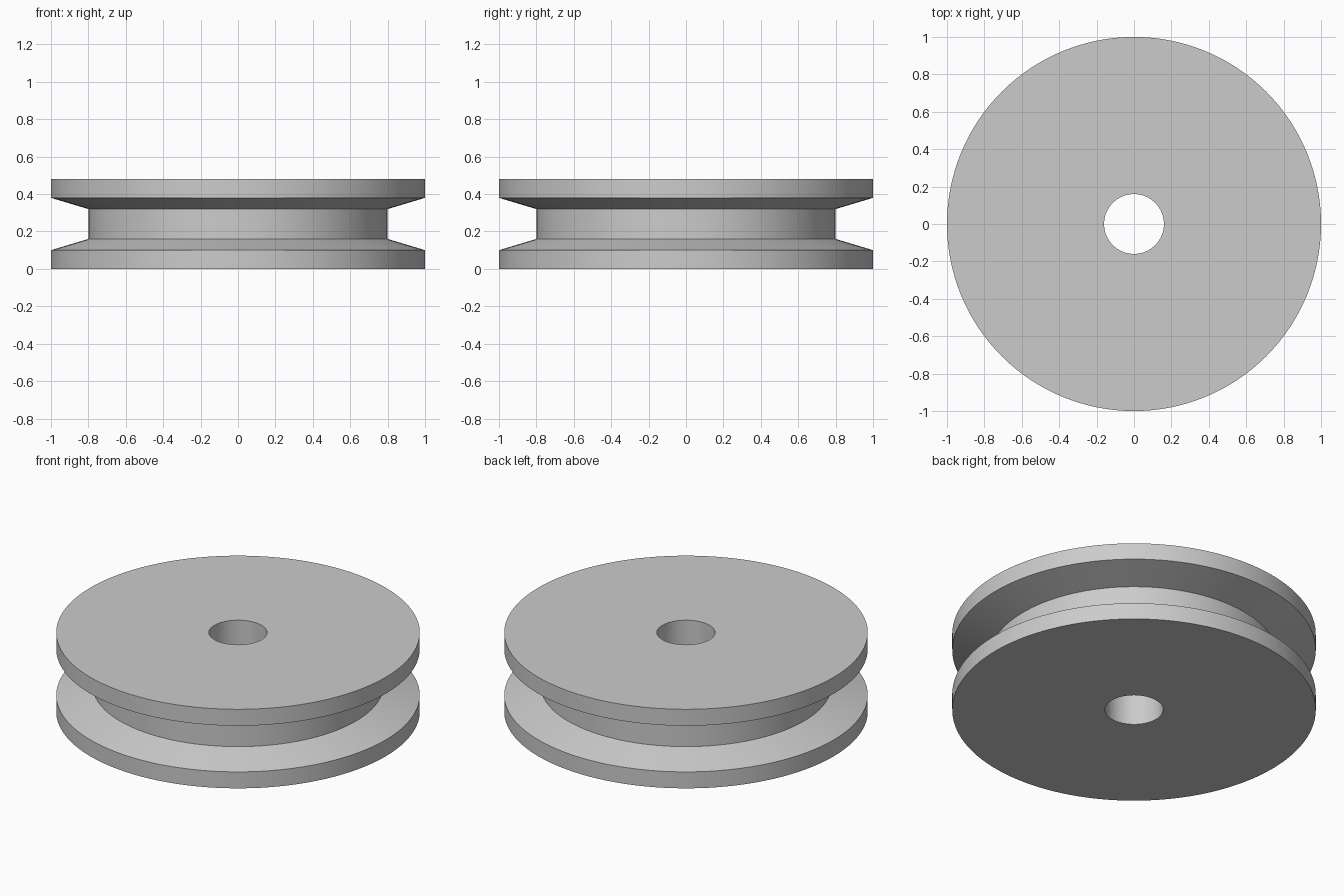
import bpy
import bmesh
from math import cos, sin, tau, radians

cube = bpy.data.objects.get("Cube")
if cube:
    bpy.data.objects.remove(cube, do_unlink=True)

SEGMENTS = 128
BORE, RIM, GROOVE = 0.16, 1.0, 0.8
HEIGHT, FLANGE, SLOPE = 0.48, 0.10, 0.16

# Plain grey material
grey = bpy.data.materials.new("plain grey")
color = (0.6, 0.6, 0.6, 1)
grey.diffuse_color = color
grey.use_nodes = True
grey.node_tree.nodes["Principled BSDF"].inputs["Base Color"].default_value = color

# Closed cross-section: lower half, then its mirror image above
lower = [(BORE, 0), (RIM, 0), (RIM, FLANGE), (GROOVE, SLOPE)]
profile = lower + [(r, HEIGHT - z) for r, z in reversed(lower)]


def lathe(name, section, material):
    """Revolve a closed cross-section around the z axis."""
    bm = bmesh.new()
    rings = []
    for i in range(SEGMENTS):
        a = tau * i / SEGMENTS
        rings.append([bm.verts.new((r * cos(a), r * sin(a), z)) for r, z in section])
    for i, ring in enumerate(rings):
        following = rings[(i + 1) % SEGMENTS]
        for j in range(len(section)):
            k = (j + 1) % len(section)
            bm.faces.new((ring[j], following[j], following[k], ring[k]))
    bmesh.ops.recalc_face_normals(bm, faces=bm.faces)
    mesh = bpy.data.meshes.new(name)
    bm.to_mesh(mesh)
    bm.free()
    mesh.materials.append(material)
    obj = bpy.data.objects.new(name, mesh)
    bpy.context.collection.objects.link(obj)
    return obj


# Grooved wheel with a central bore
wheel = lathe("pulley_wheel", profile, grey)
bpy.ops.object.select_all(action="DESELECT")
wheel.select_set(True)
bpy.context.view_layer.objects.active = wheel
bpy.ops.object.shade_smooth_by_angle(angle=radians(12))
